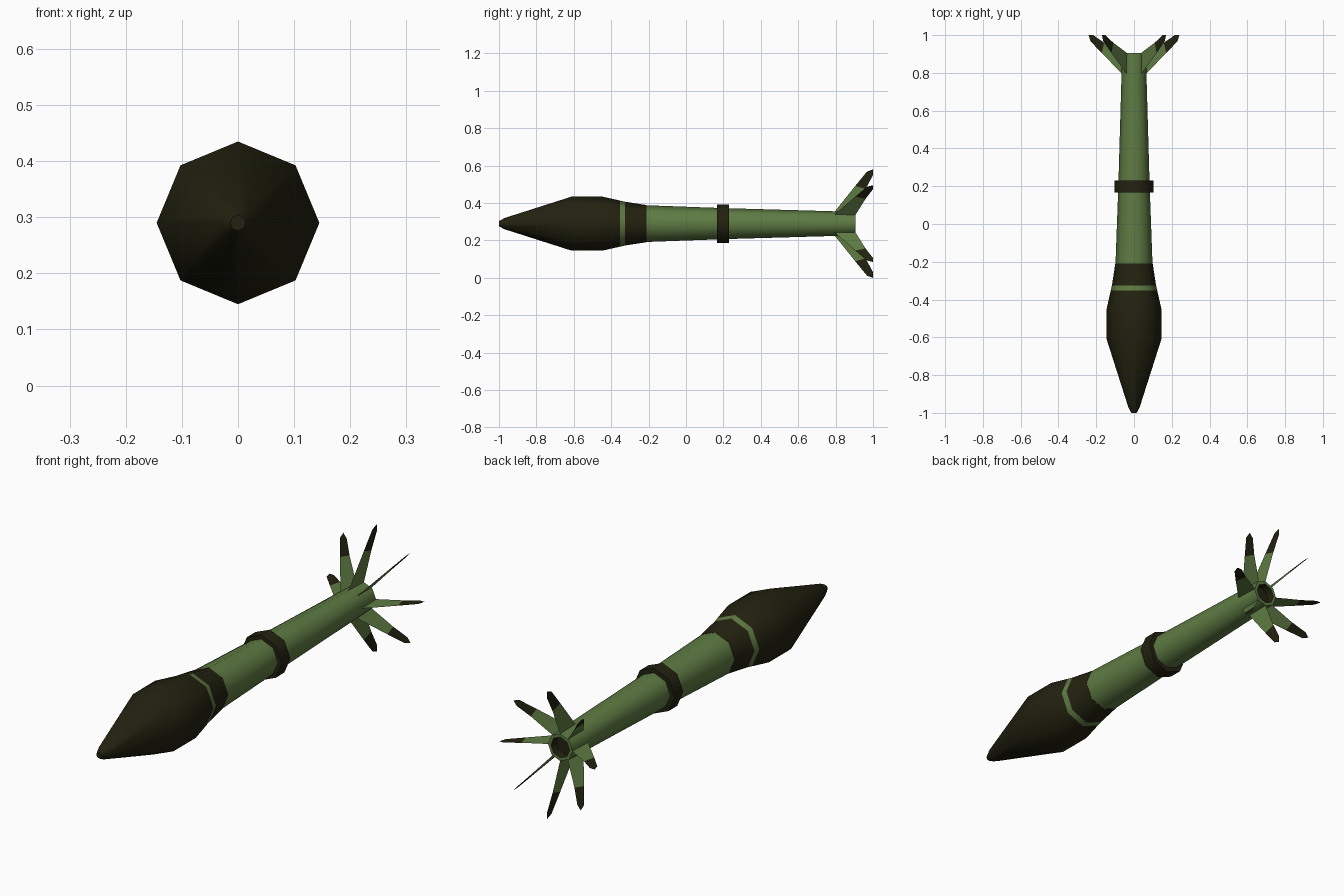
import bpy, bmesh, math

if "Cube" in bpy.data.objects:
    bpy.data.objects.remove(bpy.data.objects["Cube"])

CZ = 0.29      # height of the long axis
SIDES = 8


def material(name, rgb):
    m = bpy.data.materials.new(name)
    m.diffuse_color = (*rgb, 1)
    m.use_nodes = True
    m.node_tree.nodes["Principled BSDF"].inputs["Base Color"].default_value = m.diffuse_color
    return m


GREEN = material("olive_green", (0.112, 0.198, 0.056))
DARK = material("dark_olive", (0.0165, 0.0155, 0.005))


def finish(name, bm, smooth=True):
    me = bpy.data.meshes.new(name)
    bm.to_mesh(me)
    bm.free()
    ob = bpy.data.objects.new(name, me)
    bpy.context.collection.objects.link(ob)
    me.materials.append(GREEN)
    me.materials.append(DARK)
    if smooth:
        bpy.context.view_layer.objects.active = ob
        ob.select_set(True)
        bpy.ops.object.shade_smooth_by_angle(angle=math.radians(50))
        ob.select_set(False)
    return ob


def lathe(name, profile, dark, closed=False):
    """Spin (y, radius) points about the long axis; dark[i] colours segment i."""
    bm = bmesh.new()
    rings = []
    for y, r in profile:
        rings.append([bm.verts.new((r * math.cos(k * math.tau / SIDES), y,
                                    CZ + r * math.sin(k * math.tau / SIDES)))
                      for k in range(SIDES)])
    n = len(rings)
    for i in range(n if closed else n - 1):
        a, b = rings[i], rings[(i + 1) % n]
        for k in range(SIDES):
            j = (k + 1) % SIDES
            bm.faces.new((a[k], a[j], b[j], b[k])).material_index = dark[i]
    if not closed:
        for ring in (rings[0], rings[-1]):
            bm.faces.new(ring).material_index = 1
    bmesh.ops.recalc_face_normals(bm, faces=bm.faces)
    return finish(name, bm)


# Pointed head with one narrow green band
lathe("head", [(-1.0, 0.014), (-0.97, 0.03), (-0.61, 0.145), (-0.45, 0.145),
               (-0.352, 0.123), (-0.326, 0.117), (-0.21, 0.099)],
      [1, 1, 1, 1, 0, 1])

# Tapering tube, open at the back with a dark recess
lathe("tube", [(-0.21, 0.098), (0.20, 0.083), (0.79, 0.066), (0.905, 0.062),
               (0.905, 0.047), (0.87, 0.045)],
      [0, 0, 0, 0, 1])

# Collar around the tube
lathe("collar", [(0.167, 0.08), (0.167, 0.103), (0.23, 0.103), (0.23, 0.08)],
      [1] * 4, closed=True)

# Eight thin swept tail fins with dark tips, slightly shorter at the sides
bm = bmesh.new()
for k in range(8):
    a = k * math.tau / 8
    sx, sz = math.cos(a) * 0.24, math.sin(a) * 0.29
    reach = math.hypot(sx, sz)
    dx, dz = sx / reach, sz / reach

    def point(y, t):
        r = 0.058 + (reach - 0.058) * t
        return bm.verts.new((dx * r, y, CZ + dz * r))

    root_f, root_b = point(0.79, 0), point(0.905, 0)
    mid_f, mid_b = point(0.905, 0.62), point(0.96, 0.55)
    tip_f, tip, tip_b = point(0.968, 0.95), point(1.0, 1.0), point(1.0, 0.87)
    bm.faces.new((root_f, root_b, mid_b, mid_f)).material_index = 0
    bm.faces.new((mid_f, mid_b, tip_b, tip, tip_f)).material_index = 1
finish("tail_fins", bm, smooth=False)
